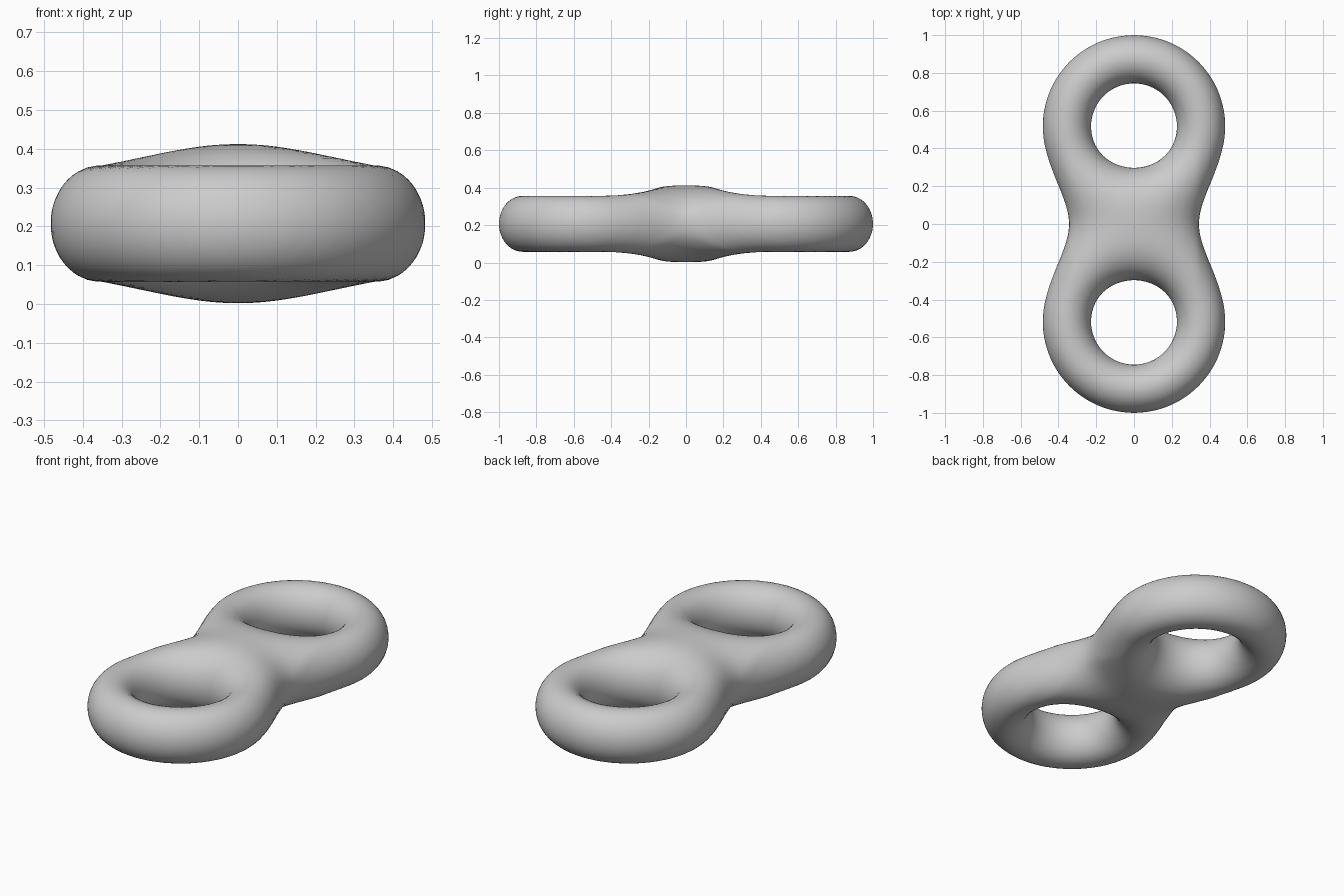
import bpy, math
from mathutils import Vector
from itertools import product

if "Cube" in bpy.data.objects:
    bpy.data.objects.remove(bpy.data.objects["Cube"])

# Ring layout: two rings side by side along y, blended at the waist
CY, R, RW, RH, ZC = 0.517, 0.355, 0.128, 0.15, 0.207
STEP = 0.025
N = (44, 86, 20)                       # sampling cells along x, y, z


def ring(x, y, z, cy):
    return math.hypot((math.hypot(x, y - cy) - R) / RW, z / RH) - 1


def field(x, y, z):
    a, b = ring(x, y, z, CY), ring(x, y, z, -CY)
    k = 3.45 + 0.87 * min(1.0, (x / 0.34) ** 2)
    h = max(0.0, k - abs(a - b))
    return min(a, b) - h * h / (4 * k)


def pos(c):
    return Vector([(c[i] - N[i] / 2) * STEP for i in range(3)])


def project(p):
    # Newton steps onto the blended surface
    e = 1e-4
    for _ in range(5):
        f = field(*p)
        g = Vector([(field(*(p + d)) - field(*(p - d))) / (2 * e)
                    for d in (Vector((e, 0, 0)), Vector((0, e, 0)), Vector((0, 0, e)))])
        step = g * (f / max(g.length_squared, 1e-6))
        if step.length > STEP:
            step *= STEP / step.length
        p = p - step
    return p


# Sample the field and make one quad per grid edge that crosses the surface
val = {c: field(*pos(c)) for c in product(*(range(n + 1) for n in N))}
cells, sums, faces = {}, [], []
for c in val:
    for ax in range(3):
        n = list(c)
        n[ax] += 1
        n = tuple(n)
        if n not in val or (val[c] < 0) == (val[n] < 0):
            continue
        cross = pos(c).lerp(pos(n), val[c] / (val[c] - val[n]))
        u, v = (ax + 1) % 3, (ax + 2) % 3
        quad = []
        for du, dv in ((-1, -1), (0, -1), (0, 0), (-1, 0)):
            q = list(c)
            q[u] += du
            q[v] += dv
            i = cells.setdefault(tuple(q), len(cells))
            if i == len(sums):
                sums.append([Vector(), 0])
            sums[i][0] += cross
            sums[i][1] += 1
            quad.append(i)
        faces.append(quad if val[c] < 0 else quad[::-1])

verts = [project(s / n) for s, n in sums]

# Even out the quads, then settle back on the surface
near = [set() for _ in verts]
for q in faces:
    for i in range(4):
        near[q[i]].update((q[i - 1], q[(i + 1) % 4]))
for _ in range(2):
    verts = [project(p.lerp(sum((verts[j] for j in near[i]), Vector()) / len(near[i]), 0.5))
             for i, p in enumerate(verts)]

mesh = bpy.data.meshes.new("double_ring")
mesh.from_pydata([p + Vector((0, 0, ZC)) for p in verts], [], faces)
mesh.shade_smooth()
body = bpy.data.objects.new("double_ring", mesh)
bpy.context.collection.objects.link(body)
